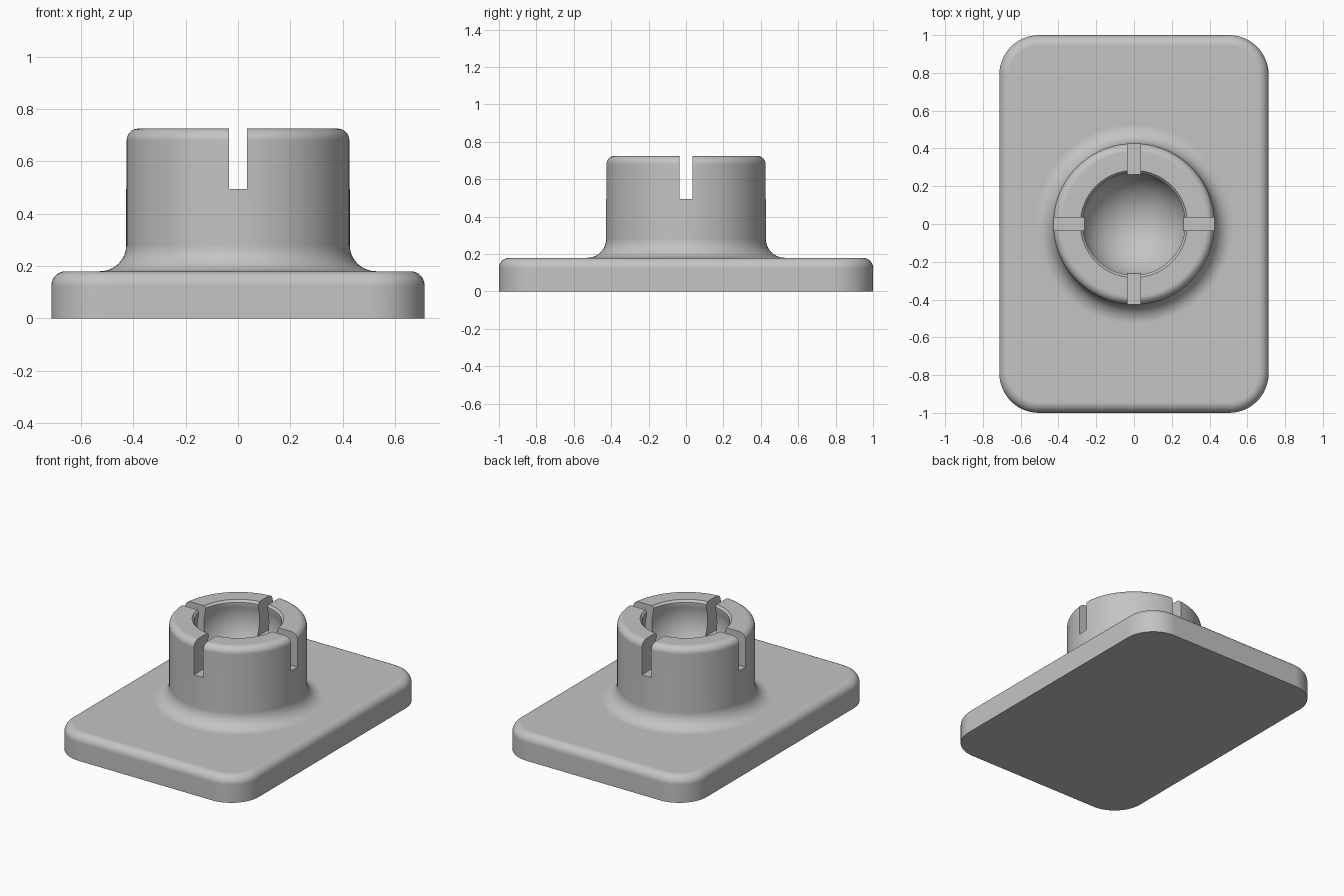
import bpy, bmesh, math
from math import sin, cos, pi, sqrt

if "Cube" in bpy.data.objects:
    bpy.data.objects.remove(bpy.data.objects["Cube"])

grey = bpy.data.materials.new("light grey")
grey.diffuse_color = (0.55, 0.55, 0.55, 1)
grey.use_nodes = True
grey.node_tree.nodes["Principled BSDF"].inputs["Base Color"].default_value = grey.diffuse_color


def arc(cx, cz, r, a0, a1, n):
    """Points on an arc, angles in degrees."""
    angs = [math.radians(a0 + (a1 - a0) * i / n) for i in range(n + 1)]
    return [(cx + r * cos(a), cz + r * sin(a)) for a in angs]


def finish(bm, name):
    bmesh.ops.recalc_face_normals(bm, faces=bm.faces)
    mesh = bpy.data.meshes.new(name)
    bm.to_mesh(mesh)
    bm.free()
    mesh.materials.append(grey)
    obj = bpy.data.objects.new(name, mesh)
    bpy.context.collection.objects.link(obj)
    return obj


def skin(bm, rings):
    """Join neighbouring vertex rings with quads."""
    for a, b in zip(rings, rings[1:]):
        n = len(a)
        for i in range(n):
            j = (i + 1) % n
            bm.faces.new((a[i], a[j], b[j], b[i]))


def combine(obj, other, operation):
    mod = obj.modifiers.new("combine", 'BOOLEAN')
    mod.operation = operation
    mod.solver = 'EXACT'
    mod.object = other
    bpy.context.view_layer.objects.active = obj
    bpy.ops.object.modifier_apply(modifier=mod.name)
    bpy.data.objects.remove(other)


# Base plate: rounded rectangle with a rounded top edge
HX, HY, TOP, CORNER, EDGE = 0.713, 1.0, 0.18, 0.21, 0.055


def outline(inset):
    r = CORNER - inset
    pts = []
    for k, (sx, sy) in enumerate(((1, 1), (-1, 1), (-1, -1), (1, -1))):
        pts += arc(sx * (HX - CORNER), sy * (HY - CORNER), r, 90 * k, 90 * k + 90, 12)
    return pts


bm = bmesh.new()
steps = [(0, 0)] + [(EDGE - x, z) for x, z in arc(0, TOP - EDGE, EDGE, 0, 90, 8)]
rings = [[bm.verts.new((x, y, z)) for x, y in outline(inset)] for inset, z in steps]
skin(bm, rings)
bm.faces.new(rings[0])
bm.faces.new(rings[-1])
base = finish(bm, "base_plate")

# Socket: turned collar with flared foot, rounded rim and ball-shaped hollow
R, H, FOOT, RIM = 0.427, 0.725, 0.10, 0.045
BALL, BALL_Z, NECK = 0.285, 0.605, 0.271
neck_angle = math.degrees(math.acos(NECK / BALL))
neck_z = BALL_Z + sqrt(BALL ** 2 - NECK ** 2)
profile = [(R + FOOT, 0.09)]
profile += arc(R + FOOT, TOP + FOOT, FOOT, 270, 180, 10)
profile += arc(R - RIM, H - RIM, RIM, 0, 90, 8)
profile += [(0.284, H), (NECK, H - 0.015)]
if neck_z < H - 0.02:
    profile += arc(0, BALL_Z, BALL, neck_angle, -86, 24)

SEG = 96
bm = bmesh.new()
rings = [[bm.verts.new((r * cos(2 * pi * i / SEG), r * sin(2 * pi * i / SEG), z))
          for i in range(SEG)] for r, z in profile]
skin(bm, rings)
bm.faces.new(rings[0])
pole = bm.verts.new((0, 0, BALL_Z - BALL))
for i in range(SEG):
    bm.faces.new((rings[-1][i], rings[-1][(i + 1) % SEG], pole))
socket = finish(bm, "socket")
combine(base, socket, 'UNION')

# Four slots in the collar, cut by two crossing bars
for size in ((0.07, 1.2, 0.6), (1.2, 0.07, 0.6)):
    bm = bmesh.new()
    bmesh.ops.create_cube(bm, size=1)
    bmesh.ops.scale(bm, vec=size, verts=bm.verts)
    bmesh.ops.translate(bm, vec=(0, 0, 0.495 + 0.3), verts=bm.verts)
    cutter = finish(bm, "slot_cutter")
    cutter.hide_render = True
    combine(base, cutter, 'DIFFERENCE')

# Smooth shading with crisp edges
base.name = "slotted_ball_socket"
bpy.ops.object.select_all(action='DESELECT')
base.select_set(True)
bpy.context.view_layer.objects.active = base
bpy.ops.object.shade_smooth_by_angle(angle=math.radians(30))
weighted = base.modifiers.new("even_shading", 'WEIGHTED_NORMAL')
weighted.keep_sharp = True
